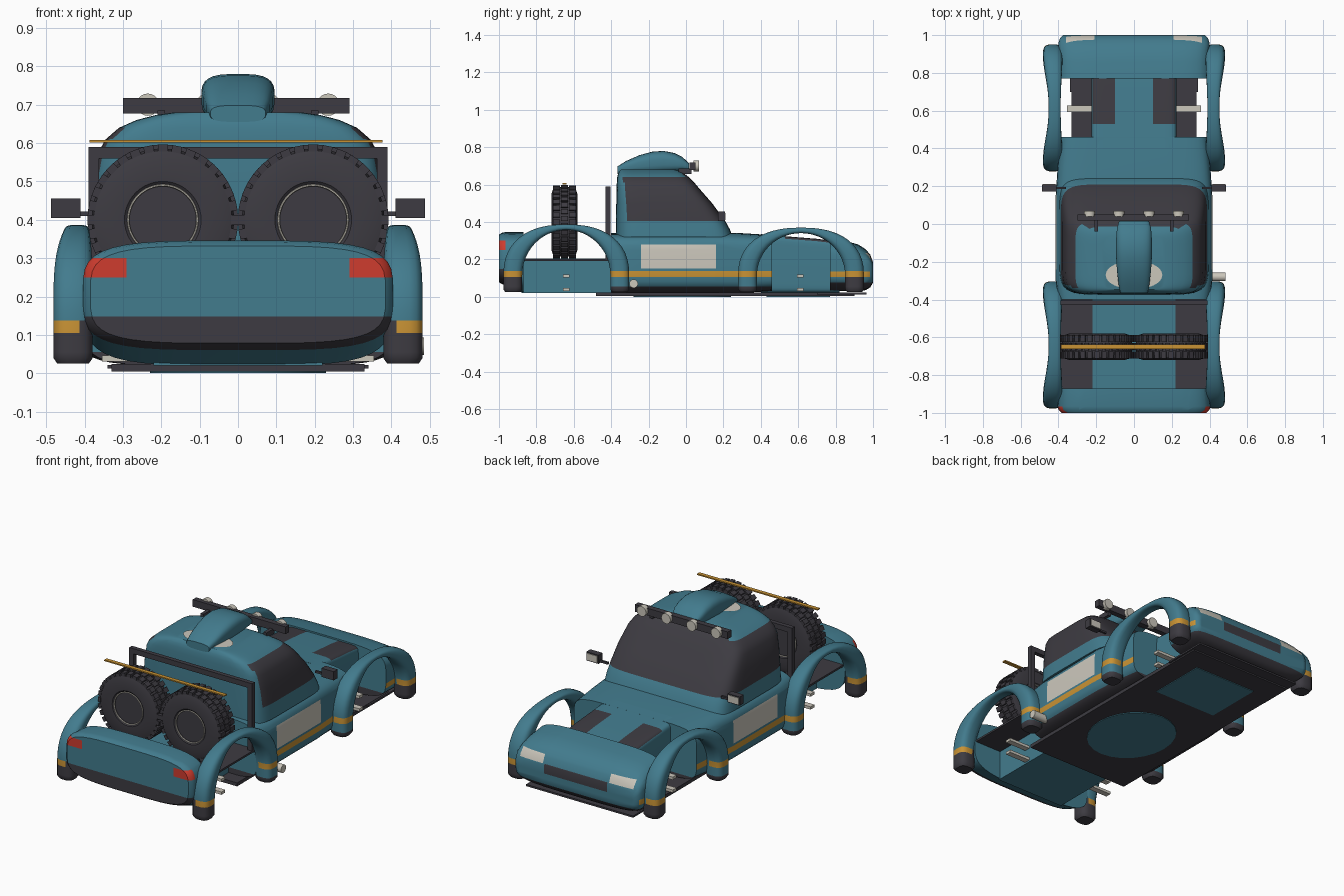
import bpy, bmesh, math
from mathutils import Vector, Matrix

if "Cube" in bpy.data.objects:
    bpy.data.objects.remove(bpy.data.objects["Cube"])

TEAL, DARK, GOLD, RED, PALE = range(5)
MATS = []
for name, col in (("teal paint", (0.055, 0.2, 0.27)), ("charcoal", (0.047, 0.044, 0.054)),
                  ("gold", (0.58, 0.29, 0.035)), ("lamp red", (0.62, 0.045, 0.028)),
                  ("pale grey", (0.6, 0.57, 0.5))):
    m = bpy.data.materials.new(name)
    m.diffuse_color = (*col, 1)
    m.use_nodes = True
    m.node_tree.nodes["Principled BSDF"].inputs["Base Color"].default_value = m.diffuse_color
    MATS.append(m)


def finish(bm, name, color=TEAL, cuts=(), angle=35):
    """Cut along colour borders, colour the faces and make the object."""
    bmesh.ops.recalc_face_normals(bm, faces=bm.faces)
    for axis, values in cuts:
        no = Vector([float(a == axis) for a in "xyz"])
        for v in values:
            bmesh.ops.bisect_plane(bm, geom=bm.verts[:] + bm.edges[:] + bm.faces[:],
                                   plane_co=no * v, plane_no=no, dist=1e-5)
    bm.normal_update()
    for f in bm.faces:
        f.material_index = color(f.calc_center_median(), f.normal) if callable(color) else color
    me = bpy.data.meshes.new(name)
    bm.to_mesh(me)
    bm.free()
    ob = bpy.data.objects.new(name, me)
    bpy.context.collection.objects.link(ob)
    for m in MATS:
        me.materials.append(m)
    bpy.ops.object.select_all(action='DESELECT')
    ob.select_set(True)
    bpy.context.view_layer.objects.active = ob
    bpy.ops.object.shade_smooth_by_angle(angle=math.radians(angle))
    return ob


def loft(rings, close=False):
    bm = bmesh.new()
    vs = [[bm.verts.new(p) for p in r] for r in rings]
    n = len(vs[0])
    for a, b in zip(vs, vs[1:] + vs[:1] if close else vs[1:]):
        for i in range(n):
            bm.faces.new((a[i], a[(i + 1) % n], b[(i + 1) % n], b[i]))
    if not close:
        bm.faces.new(vs[0])
        bm.faces.new(vs[-1])
    return bm


def oval(n, e):
    """Unit superellipse points."""
    f = lambda c: math.copysign(abs(c) ** (2 / e), c)
    return [(f(math.cos(t)), f(math.sin(t))) for t in ((i + .5) * math.tau / n for i in range(n))]


def y_loft(sections, e=5, n=40):
    """Sections along y: (y, half width, bottom, top)."""
    return loft([[Vector((u * w, y, (a + b) / 2 + v * (b - a) / 2)) for u, v in oval(n, e)]
                 for y, w, a, b in sections])


def box(name, x, y, z, color=DARK):
    bm = bmesh.new()
    bmesh.ops.create_cube(bm, size=1)
    for v in bm.verts:
        for i, (a, b) in enumerate((x, y, z)):
            v.co[i] = a if v.co[i] < 0 else b
    return finish(bm, name, color)


def rod(name, center, r, length, axis, color, n=20):
    bm = bmesh.new()
    rot = Matrix.Rotation(math.pi / 2, 4, {'x': 'Y', 'y': 'X', 'z': 'Z'}[axis])
    bmesh.ops.create_cone(bm, cap_ends=True, segments=n, radius1=r, radius2=r, depth=length,
                          matrix=Matrix.Translation(center) @ rot)
    return finish(bm, name, color)


# Middle body with sills, stripe and door panels
def side_color(c, n):
    if c.z < 0.055:
        return DARK
    if abs(c.x) > 0.37 and 0.105 < c.z < 0.138:
        return GOLD
    if abs(c.x) > 0.37 and -0.24 < c.y < 0.16 and 0.15 < c.z < 0.28:
        return PALE
    return TEAL

finish(y_loft([(-.40, .40, .02, .34), (-.3, .415, .02, .34), (.15, .415, .02, .345),
               (.3, .405, .02, .34), (.46, .39, .03, .33)], 6), "middle_body", side_color,
       [("z", (.055, .105, .138, .15, .28)), ("y", (-.24, .16))])

# Bonnet spine with dark vents
finish(y_loft([(.40, .225, .02, .335), (.55, .225, .02, .322), (.7, .225, .02, .31),
               (.82, .225, .02, .295)], 14), "bonnet",
       lambda c, n: DARK if c.y > .53 and abs(c.x) > .1 and n.z > .5 else TEAL,
       [("x", (-.1, .1)), ("y", (.53,))])

# Nose with grille and headlights
def nose_color(c, n):
    ax = abs(c.x)
    if c.z < 0.075:
        return DARK
    if c.y > .9 and ax < .2 and .135 < c.z < .19:
        return DARK
    if c.y > .93 and .21 < ax < .36 and .19 < c.z < .235:
        return PALE
    return GOLD if ax > .385 and .105 < c.z < .138 and n.y < .7 else TEAL

finish(y_loft([(.77, .40, .03, .31), (.86, .40, .03, .297), (.92, .40, .03, .28), (.96, .40, .035, .255),
               (.985, .392, .05, .225), (1.0, .375, .075, .185)], 4.5), "nose", nose_color,
       [("x", (-.36, -.21, -.2, .2, .21, .36)), ("z", (.075, .105, .135, .19, .235))], 50)

# Tail with bumper band and lamps
def tail_color(c, n):
    if c.y < -.965 and .25 < c.z < .3 and abs(c.x) > .29:
        return RED
    return DARK if c.z < .148 and (c.y < -.965) else TEAL

finish(y_loft([(-1.0, .385, .078, .332), (-.985, .4, .068, .342), (-.965, .405, .06, .346),
               (-.87, .40, .02, .346)], 4), "tail", tail_color,
       [("x", (-.29, .29)), ("z", (.148, .25, .3))])

# Load bed: spine and plates over the wheel wells
box("bed_spine", (-.22, .22), (-.88, -.38), (.02, .205), TEAL)
for s in (-1, 1):
    box("bed_plate", sorted((s * .22, s * .39)), (-.88, -.39), (.192, .203))

# Wheel arches
def fender(cy, top, side):
    section = oval(16, 3)
    inner_top = top - .03
    path = [(-1, 0, z) for z in (.025, .04, .075)]
    path += [(-math.cos(t), math.sin(t), .115) for t in (i * math.pi / 24 for i in range(25))]
    path += [(1, 0, z) for z in (.075, .04, .025)]
    rings = []
    for k, (c, s, z) in enumerate(path):
        tip = .8 if k in (0, len(path) - 1) else 1
        pi = Vector((0, cy + .235 * c, z + (inner_top - .115) * s))
        sq = lambda v: math.copysign(abs(v) ** .85, v)
        po = Vector((0, cy + .337 * sq(c), z + (top - .115) * sq(s)))
        m, h = (pi + po) / 2, (po - pi) / 2 * tip
        xi, xo = .378 + .01 * s ** 4, .482 - .03 * s ** 4
        rings.append([m + h * v + Vector((side * ((xi + xo) / 2 + u * (xo - xi) / 2 * tip), 0, 0))
                      for u, v in section])

    def color(c, n):
        end = (c.y - cy) * cy > 0          # leg at the vehicle's end
        if .105 < c.z < .138 and abs(c.x) > .41:
            return GOLD
        return DARK if c.z < (.105 if end else .055) or (end and cy < 0 and c.z < .138) else TEAL
    finish(loft(rings), "wheel_arch", color, [("z", (.055, .105, .138))], 50)

for s in (-1, 1):
    fender(-.64, .387, s)
    fender(.615, .37, s)
    # Suspension arms
    for y in (-.64, .61):
        for z in (.038, .112):
            box("suspension_arm", sorted((s * .2, s * .355)), (y - .017, y + .017), (z - .008, z + .008), PALE)
    # Mirrors
    box("mirror", sorted((s * .41, s * .487)), (.172, .208), (.405, .455))
    box("mirror_glass", sorted((s * .416, s * .481)), (.208, .212), (.411, .449), PALE)
    box("mirror_arm", sorted((s * .36, s * .42)), (.185, .197), (.41, .422))

# Cabin: z, back, front, half width
cab = [(.32, -.375, .25, .395), (.36, -.375, .235, .392), (.405, -.375, .21, .388), (.5, -.373, .14, .378),
       (.58, -.372, .07, .362), (.61, -.37, .045, .345), (.64, -.368, .015, .31), (.66, -.362, -.012, .265),
       (.673, -.355, -.035, .215), (.68, -.348, -.06, .165)]
rings = [[Vector((u * w, (a + b) / 2 + v * (b - a) / 2, z)) for u, v in oval(48, 7)] for z, a, b, w in cab]

def cab_color(c, n):
    glass = .405 < c.z < .64 and c.y > -.36 and n.y > -.4
    return DARK if glass or (c.y > -.04 and .405 < c.z < .66 and n.y > .4) else TEAL

finish(loft(rings), "cabin", cab_color, [("z", (.405, .64)), ("y", (-.36,))])

# Roof roundel
bm = bmesh.new()
bmesh.ops.create_circle(bm, cap_ends=True, segments=40, radius=1,
                        matrix=Matrix.Translation((0, -.27, .684)) @ Matrix.Diagonal((.15, .076, 1, 1)))
finish(bm, "roof_roundel", PALE)

# Roof scoop
finish(y_loft([(-.365, .072, .655, .698), (-.32, .082, .655, .726), (-.25, .09, .655, .757),
               (-.18, .095, .655, .776), (-.12, .096, .66, .78), (-.06, .094, .665, .768),
               (-.02, .09, .67, .748), (.015, .08, .675, .715)], 3.2, 28), "roof_scoop",
       lambda c, n: DARK if n.y > .95 else TEAL)

# Light bar and lamps
box("light_bar", (-.30, .29), (.018, .05), (.677, .718))
for x in (-.235, -.08, .08, .235):
    rod("roof_lamp", (x, .054, .7), .029, .03, 'y', PALE)
for s in (-1, 1):
    box("light_bar_bracket", (s * .2 - .01, s * .2 + .01), (-.04, .03), (.655, .685))

# Hoop behind the cabin
box("hoop_top", (-.39, .39), (-.43, -.405), (.56, .59))
for s in (-1, 1):
    box("hoop_leg", sorted((s * .362, s * .39)), (-.43, -.405), (.2, .56))

# Spare tyres with tread blocks and rim rings
prof = [(-.058, .0001), (-.058, .088), (-.068, .1), (-.069, .15), (-.06, .18), (-.04, .186)]
prof += [(-y, r) for y, r in reversed(prof)]
for x in (-.196, .196):
    mid = Vector((x, -.65, .4))
    spin = [i * math.tau / 48 for i in range(48)]
    bm = loft([[mid + Vector((r * math.cos(t), y, r * math.sin(t))) for y, r in prof] for t in spin], True)
    for row, off in ((-1, 0), (0, .5), (1, 0)):
        for i in range(32):
            t = Matrix.Rotation((i + off) * math.tau / 32, 4, 'Y')
            bmesh.ops.create_cube(bm, size=1, matrix=Matrix.Translation(mid) @ t
                                  @ Matrix.Translation((.187, row * .043, 0))
                                  @ Matrix.Diagonal((.018, .038, .026, 1)))
    finish(bm, "spare_tyre", DARK)
    for y in (-.064, .064):
        ring = [[mid + Vector(((.09 + .003 * b) * math.cos(t), y + .004 * a, (.09 + .003 * b) * math.sin(t)))
                 for a, b in oval(6, 2)] for t in spin]
        finish(loft(ring, True), "rim_ring", PALE)
box("tyre_strap", (-.387, .377), (-.661, -.639), (.601, .608), GOLD)

# Exhaust, belly plate, belly panels and splitter
rod("exhaust", (.43, -.28, .07), .023, .11, 'x', PALE)
box("belly_plate", (-.33, .33), (-.48, .9), (.004, .024))
box("splitter", (-.34, .34), (.7, .965), (.012, .022))
box("belly_panel_front", (-.2, .2), (.43, .77), (0, .005), TEAL)
bm = bmesh.new()
bmesh.ops.create_cone(bm, cap_ends=True, segments=24, radius1=1, radius2=1, depth=.005,
                      matrix=Matrix.Translation((0, -.02, .0025)) @ Matrix.Diagonal((.23, .26, 1, 1)))
finish(bm, "belly_panel_middle", TEAL)
